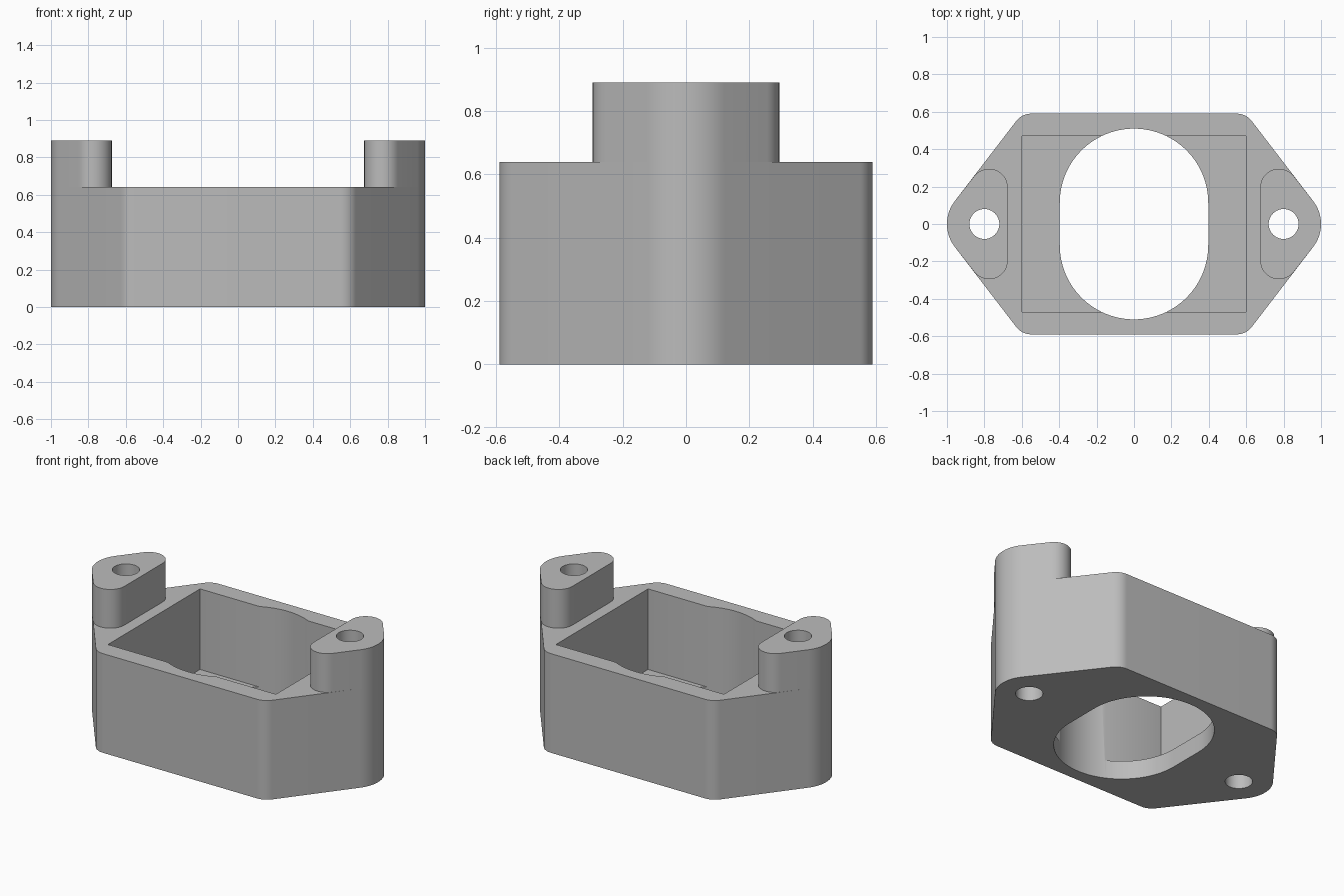
import bpy
import bmesh
import math

default = bpy.data.objects.get("Cube")
if default:
    bpy.data.objects.remove(default, do_unlink=True)

BODY_TOP, POST_TOP, FLOOR = 0.64, 0.89, 0.12
CORNER_R, END_R, END_X = 0.1, 0.2, 0.8
BODY_X, BODY_Y = 0.55, 0.49          # centres of the body's corner rounds
POST_X, POST_Y = 0.775, 0.195        # centres of the post's corner rounds

grey = bpy.data.materials.new("plain grey")
grey.use_nodes = True
colour = (0.5, 0.5, 0.5, 1)
grey.diffuse_color = colour
grey.node_tree.nodes["Principled BSDF"].inputs["Base Color"].default_value = colour


def arc(cx, cy, r, start, end, steps=24):
    angles = [start + (end - start) * i / steps for i in range(steps + 1)]
    return [(cx + r * math.cos(a), cy + r * math.sin(a)) for a in angles]


def prism(name, points, z0, z1):
    """Extrude a closed counter-clockwise outline from z0 to z1."""
    bm = bmesh.new()
    base = bm.faces.new([bm.verts.new((x, y, z0)) for x, y in points])
    top = bmesh.ops.extrude_face_region(bm, geom=[base], use_keep_orig=True)["geom"]
    for v in top:
        if isinstance(v, bmesh.types.BMVert):
            v.co.z = z1
    bmesh.ops.remove_doubles(bm, verts=bm.verts, dist=1e-5)
    bmesh.ops.recalc_face_normals(bm, faces=bm.faces)
    mesh = bpy.data.meshes.new(name)
    bm.to_mesh(mesh)
    bm.free()
    mesh.materials.append(grey)
    obj = bpy.data.objects.new(name, mesh)
    bpy.context.collection.objects.link(obj)
    return obj


def finish(obj, cutters):
    """Cut the openings, drop the cutters and smooth the rounds."""
    bpy.ops.object.select_all(action="DESELECT")
    bpy.context.view_layer.objects.active = obj
    obj.select_set(True)
    for cutter in cutters:
        cutter.hide_render = True
        mod = obj.modifiers.new("cut", "BOOLEAN")
        mod.operation, mod.solver, mod.object = "DIFFERENCE", "EXACT", cutter
        bpy.ops.object.modifier_apply(modifier=mod.name)
        bpy.data.objects.remove(cutter, do_unlink=True)
    bpy.ops.object.shade_smooth_by_angle(angle=math.radians(30))


def screw_hole(side):
    return prism("screw_hole_cutter",
                 arc(side * END_X, 0, 0.08, 0, math.tau, 48)[:-1], -0.2, 1.2)


# Direction in which the slanted side faces, tangent to corner and end rounds
dx, dy = END_X - BODY_X, -BODY_Y
slant = math.acos((CORNER_R - END_R) / math.hypot(dx, dy)) + math.atan2(dy, dx)
half, full = math.pi / 2, math.pi

# Six-sided housing with rounded corners
outline = (arc(END_X, 0, END_R, -slant, slant)
           + arc(BODY_X, BODY_Y, CORNER_R, slant, half, 12)
           + arc(-BODY_X, BODY_Y, CORNER_R, half, full - slant, 12)
           + arc(-END_X, 0, END_R, full - slant, full + slant)
           + arc(-BODY_X, -BODY_Y, CORNER_R, full + slant, 3 * half, 12)
           + arc(BODY_X, -BODY_Y, CORNER_R, -half, -slant, 12))
housing = prism("housing", outline, 0, BODY_TOP)

# Rectangular pocket, stadium opening through everything, screw holes
pocket = prism("pocket_cutter",
               [(-0.6, -0.47), (0.6, -0.47), (0.6, 0.47), (-0.6, 0.47)], FLOOR, 1.2)
opening = prism("opening_cutter",
                arc(0, 0.113, 0.397, 0, full, 48) + arc(0, -0.113, 0.397, full, 2 * full, 48),
                -0.2, 1.2)
finish(housing, [pocket, opening, screw_hole(1), screw_hole(-1)])

# Raised screw posts at both ends
for side, name in ((1, "left_post"), (-1, "right_post")):
    shape = (arc(END_X, 0, END_R, -slant, slant)
             + arc(POST_X, POST_Y, CORNER_R, slant, full)
             + arc(POST_X, -POST_Y, CORNER_R, full, 2 * full - slant))
    if side < 0:
        shape = [(-x, y) for x, y in reversed(shape)]
    post = prism(name, shape, BODY_TOP, POST_TOP)
    finish(post, [screw_hole(side)])
